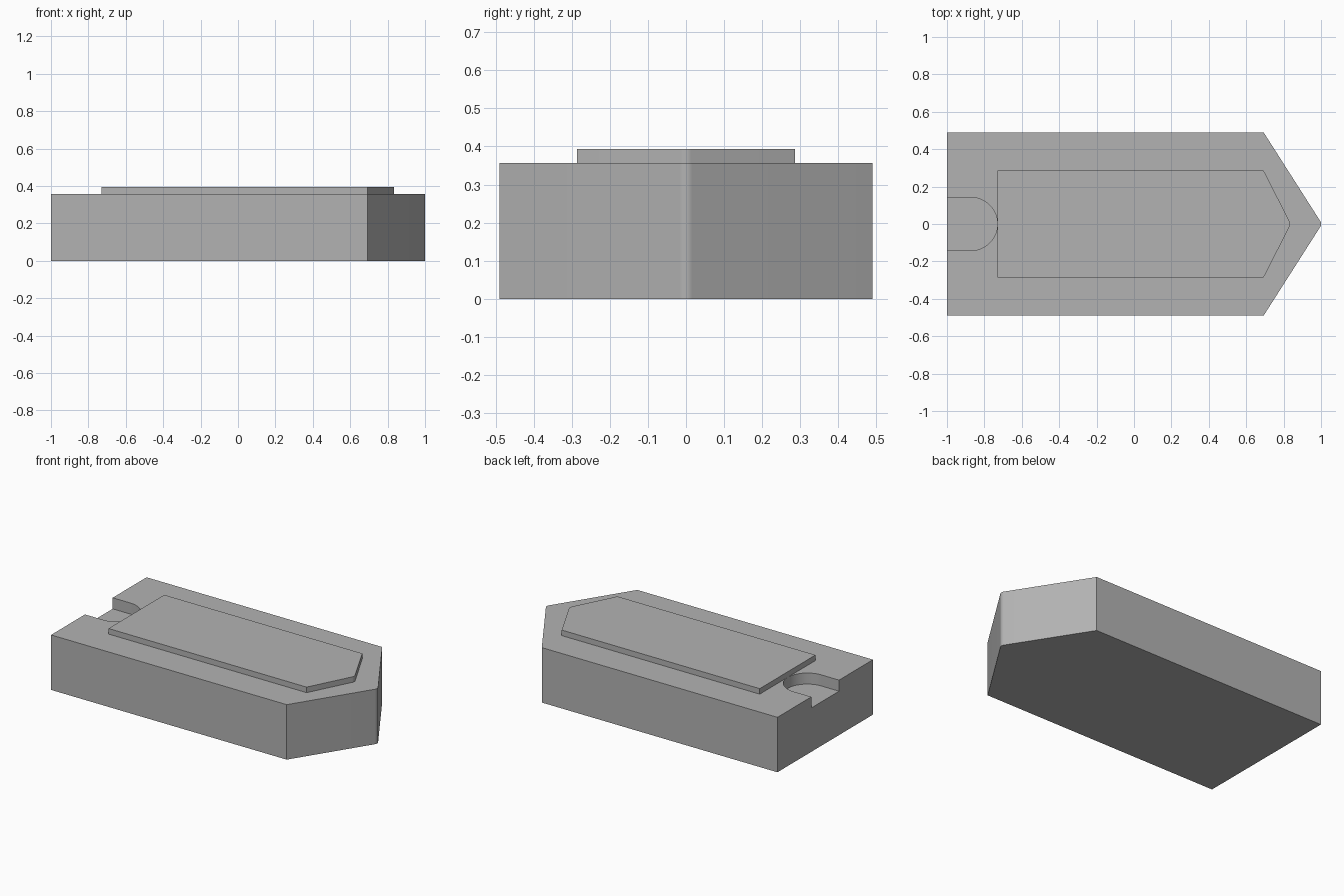
import bpy, bmesh
from math import pi, sin, cos, atan2

cube = bpy.data.objects.get("Cube")
if cube:
    bpy.data.objects.remove(cube, do_unlink=True)

grey = bpy.data.materials.new("plain_grey")
grey.use_nodes = True
grey.diffuse_color = (0.45, 0.45, 0.45, 1)
grey.node_tree.nodes["Principled BSDF"].inputs["Base Color"].default_value = (0.45, 0.45, 0.45, 1)


def arc(cx, radius, half_angle, steps):
    """Points on an arc around (cx, 0), symmetric about +x."""
    angles = [half_angle * (2 * i / steps - 1) for i in range(steps + 1)]
    return [(cx + radius * cos(a), radius * sin(a)) for a in angles]


def pointed_outline(back, shoulder, tip, half_width, radius):
    """Rectangle with a rounded pointed nose on the +x end."""
    cx = tip - radius
    # tangent from the shoulder corner to the nose circle
    dx, dy = shoulder - cx, half_width
    dist = (dx * dx + dy * dy) ** 0.5
    from math import acos
    tangent = atan2(dy, dx) - acos(radius / dist)
    nose = arc(cx, radius, tangent, 10)
    return [(back, -half_width), (shoulder, -half_width), *nose,
            (shoulder, half_width), (back, half_width)]


def extrude(name, outline, bottom, top):
    """Solid prism from a flat outline."""
    bm = bmesh.new()
    base = bm.faces.new([bm.verts.new((x, y, bottom)) for x, y in outline])
    new = bmesh.ops.extrude_face_region(bm, geom=[base])["geom"]
    verts = [v for v in new if isinstance(v, bmesh.types.BMVert)]
    bmesh.ops.translate(bm, verts=verts, vec=(0, 0, top - bottom))
    bmesh.ops.recalc_face_normals(bm, faces=bm.faces)
    mesh = bpy.data.meshes.new(name)
    bm.to_mesh(mesh)
    bm.free()
    mesh.materials.append(grey)
    obj = bpy.data.objects.new(name, mesh)
    bpy.context.collection.objects.link(obj)
    return obj


def select(obj):
    bpy.ops.object.select_all(action='DESELECT')
    obj.select_set(True)
    bpy.context.view_layer.objects.active = obj


DECK = 0.357

# Main block and the raised plate on its deck
body = extrude("body", pointed_outline(-1, 0.693, 1, 0.49, 0.03), 0, DECK)
plate = extrude("raised_plate", pointed_outline(-0.73, 0.693, 0.835, 0.286, 0.03), DECK, 0.393)

# Round-ended notch cut into the deck at the back end
slot = [(-1.1, -0.142), *arc(-0.872, 0.142, pi / 2, 32), (-1.1, 0.142)]
cutter = extrude("notch_cutter", slot, DECK - 0.072, DECK + 0.1)
cutter.hide_render = True
cut = body.modifiers.new("notch", 'BOOLEAN')
cut.object = cutter
cut.operation = 'DIFFERENCE'
cut.solver = 'EXACT'
select(body)
bpy.ops.object.modifier_apply(modifier=cut.name)
bpy.data.objects.remove(cutter, do_unlink=True)

# Smooth the rounded nose and notch, keep the edges sharp
for part in (body, plate):
    select(part)
    bpy.ops.object.shade_smooth_by_angle(angle=pi / 6)
